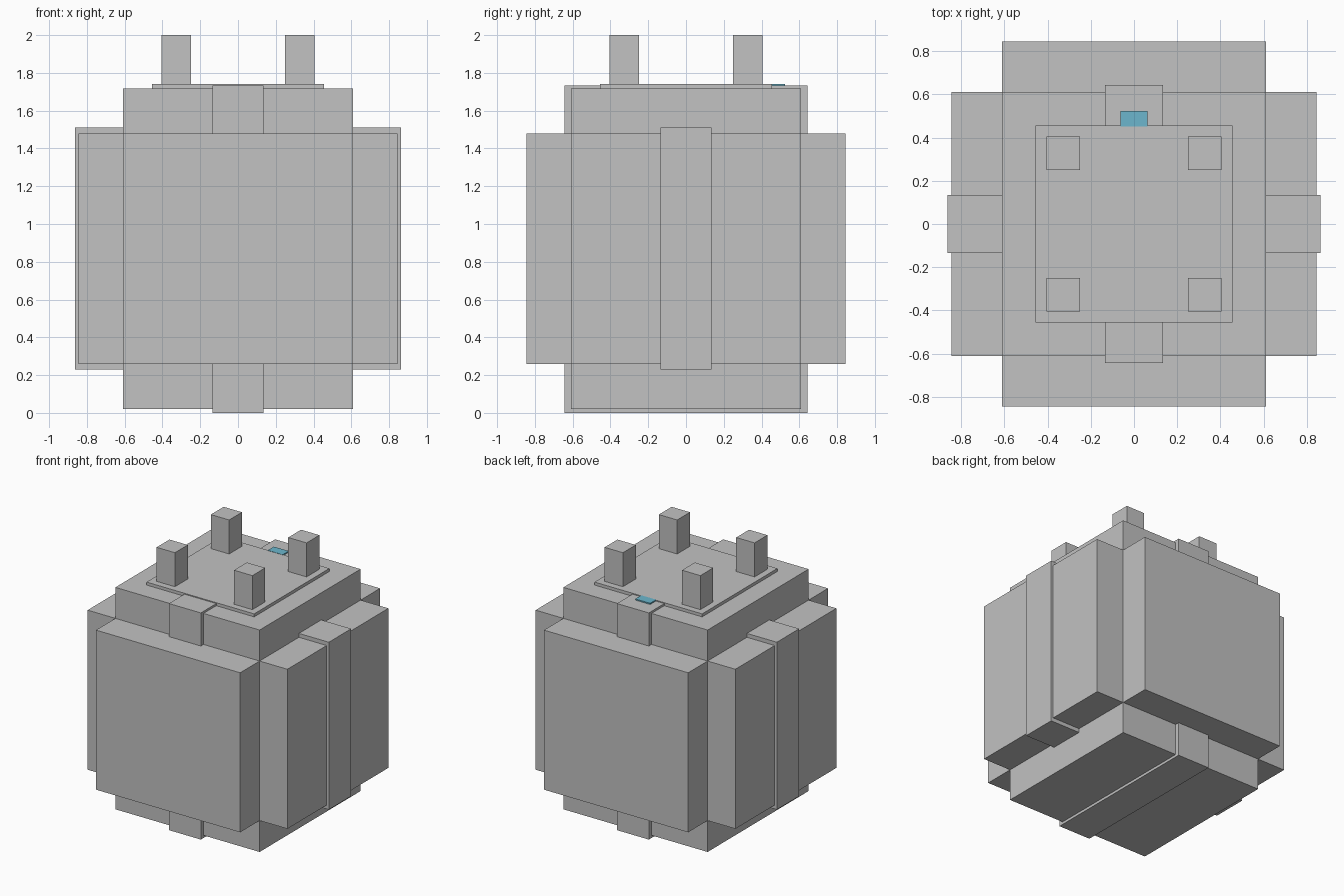
import bpy

default_cube = bpy.data.objects.get("Cube")
if default_cube:
    bpy.data.objects.remove(default_cube, do_unlink=True)


def make_material(name, colour):
    mat = bpy.data.materials.new(name)
    mat.use_nodes = True
    mat.diffuse_color = (*colour, 1)
    mat.node_tree.nodes["Principled BSDF"].inputs["Base Color"].default_value = (*colour, 1)
    return mat


grey = make_material("light grey", (0.54, 0.54, 0.54))
cyan = make_material("soft cyan", (0.15, 0.47, 0.61))


def box(name, x, y, z, mat=grey):
    """Box from its (low, high) extent on each axis."""
    spans = (x, y, z)
    bpy.ops.mesh.primitive_cube_add(size=1, location=[(a + b) / 2 for a, b in spans])
    obj = bpy.context.object
    obj.name = name
    obj.scale = [b - a for a, b in spans]
    bpy.ops.object.transform_apply(location=False, rotation=False, scale=True)
    obj.data.materials.append(mat)
    return obj


def both(h):
    return (-h, h)


def outward(side, near, far):
    return tuple(sorted((side * near, side * far)))


core, panel_out, strap = 0.61, 0.845, 0.135
panel_z = (0.26, 1.48)

# Main body and the strap running around it front to back
box("body", both(core), both(core), (0.02, 1.717))
box("long_strap", both(strap), both(0.642), (0, 1.733))

# Thick panels on the four sides
for side, front_back, left_right in ((-1, "front", "right"), (1, "back", "left")):
    span = outward(side, core, panel_out)
    box(front_back + "_panel", both(core), span, panel_z)
    box(left_right + "_panel", span, both(core), panel_z)

# Strap wrapping the side panels
box("cross_strap", both(0.863), both(strap), (0.23, 1.51))

# Top plate with four posts
box("top_plate", both(0.455), both(0.455), (1.70, 1.74))
for sx, left_right in ((-1, "right"), (1, "left")):
    for sy, front_back in ((-1, "front"), (1, "back")):
        box(f"{front_back}_{left_right}_post",
            outward(sx, 0.25, 0.405), outward(sy, 0.25, 0.405), (1.73, 2.0))

# Small indicator light at the rear edge of the plate
box("indicator_light", both(0.063), (0.45, 0.523), (1.72, 1.742), cyan)
